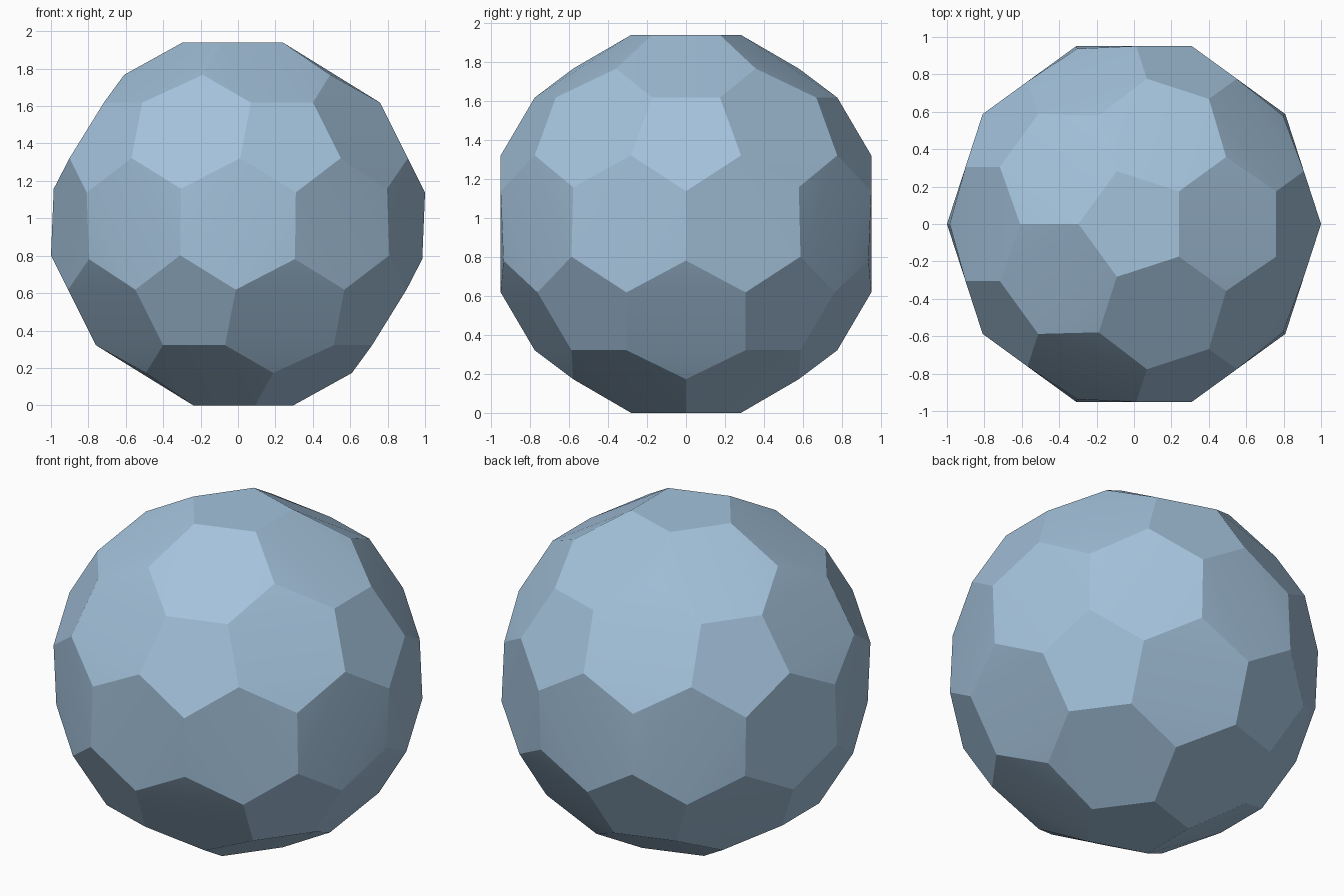
import bpy
import bmesh
import math
from mathutils import Vector

cube = bpy.data.objects.get("Cube")
if cube:
    bpy.data.objects.remove(cube, do_unlink=True)

HALF_HEIGHT = 0.97
PENTAGON_RADIUS = 1.014   # corners of the pentagon panels
JUNCTION_RADIUS = 1.003   # corners where three hexagon panels meet
PENTAGON_WEIGHT = 0.35    # pull of each pentagon centre on its corners

# Geodesic sphere: every triangle gives one corner of the panelled ball
guide = bmesh.new()
bmesh.ops.create_icosphere(guide, subdivisions=2, radius=1)
corners = []
for face in guide.faces:
    total = Vector()
    radius = JUNCTION_RADIUS
    for vert in face.verts:
        weight = 1.0
        if len(vert.link_edges) == 5:
            weight = 2 * PENTAGON_WEIGHT / (1 - PENTAGON_WEIGHT)
            radius = PENTAGON_RADIUS
        total += vert.co * weight
    corners.append(total.normalized() * radius)
guide.free()

# Twelve pentagon and thirty hexagon panels, wrapped around the corners
bm = bmesh.new()
for corner in corners:
    bm.verts.new(corner + Vector((0, 0, HALF_HEIGHT)))
bmesh.ops.convex_hull(bm, input=bm.verts[:])
bmesh.ops.dissolve_limit(bm, angle_limit=math.radians(0.5),
                         verts=bm.verts[:], edges=bm.edges[:])
bmesh.ops.recalc_face_normals(bm, faces=bm.faces[:])
mesh = bpy.data.meshes.new("panelled_ball")
bm.to_mesh(mesh)
bm.free()

ball = bpy.data.objects.new("panelled_ball", mesh)
bpy.context.collection.objects.link(ball)

# Single pale blue finish
colour = (0.37, 0.54, 0.71, 1)
paint = bpy.data.materials.new("pale_blue")
paint.use_nodes = True
paint.diffuse_color = colour
paint.node_tree.nodes["Principled BSDF"].inputs["Base Color"].default_value = colour
mesh.materials.append(paint)

# Soft within each panel, crisp between panels
bpy.ops.object.select_all(action="DESELECT")
ball.select_set(True)
bpy.context.view_layer.objects.active = ball
bpy.ops.object.shade_smooth_by_angle(angle=math.radians(12))
